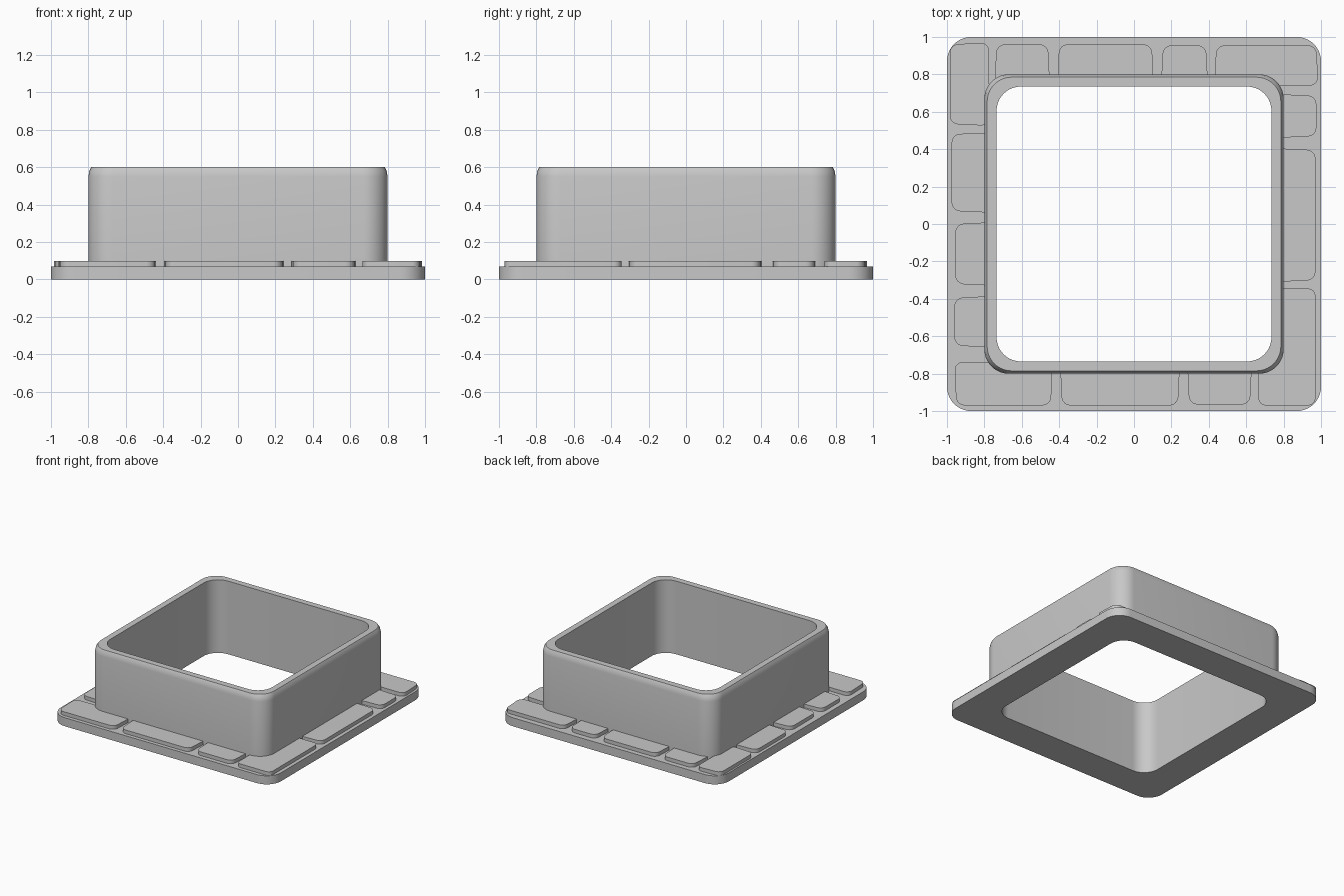
import bpy, bmesh, math
from mathutils import Vector

cube = bpy.data.objects.get("Cube")
if cube:
    bpy.data.objects.remove(cube, do_unlink=True)

stone_grey = bpy.data.materials.new("stone_grey")
GREY = (0.58, 0.58, 0.58, 1)
stone_grey.use_nodes = True
stone_grey.diffuse_color = GREY
stone_grey.node_tree.nodes["Principled BSDF"].inputs["Base Color"].default_value = GREY


def rounded(points, radius, steps):
    """Outline with every corner replaced by a quarter arc."""
    pts = [Vector(p) for p in points]
    out = []
    for i, p in enumerate(pts):
        to_prev = (pts[i - 1] - p).normalized() * radius
        to_next = (pts[(i + 1) % len(pts)] - p).normalized() * radius
        centre = p + to_prev + to_next
        for k in range(steps + 1):
            t = math.pi / 2 * k / steps
            out.append(centre - to_next * math.cos(t) - to_prev * math.sin(t))
    return out


def finish(bm, name):
    bmesh.ops.recalc_face_normals(bm, faces=bm.faces)
    mesh = bpy.data.meshes.new(name)
    bm.to_mesh(mesh)
    bm.free()
    mesh.materials.append(stone_grey)
    obj = bpy.data.objects.new(name, mesh)
    bpy.context.collection.objects.link(obj)
    bpy.ops.object.select_all(action="DESELECT")
    obj.select_set(True)
    bpy.context.view_layer.objects.active = obj
    bpy.ops.object.shade_smooth_by_angle(angle=math.radians(30))
    return obj


def square_ring(name, section):
    """Sweep a closed (half width, height) section round a rounded square."""
    bm = bmesh.new()
    loops = []
    for h, z in section:
        outline = rounded([(-h, -h), (h, -h), (h, h), (-h, h)], 0.13, 10)
        loops.append([bm.verts.new((p.x, p.y, z)) for p in outline])
    for i, low in enumerate(loops):
        high = loops[(i + 1) % len(loops)]
        for j in range(len(low)):
            k = (j + 1) % len(low)
            bm.faces.new((low[j], low[k], high[k], high[j]))
    return finish(bm, name)


HOLE, BASE_TOP, STONE_TOP = 0.735, 0.07, 0.1

square_ring("base_slab", [(HOLE, 0), (1, 0), (1, BASE_TOP), (HOLE, BASE_TOP)])
square_ring("raised_wall", [(HOLE, BASE_TOP), (0.8, BASE_TOP), (0.8, 0.55),
                            (0.795, 0.58), (0.785, 0.6), (HOLE, 0.6)])


def paving_stone(name, outline, radius=0.045):
    bm = bmesh.new()
    face = bm.faces.new([bm.verts.new((p.x, p.y, BASE_TOP))
                         for p in rounded(outline, radius, 6)])
    top = bmesh.ops.extrude_face_region(bm, geom=[face], use_keep_orig=True)
    verts = [v for v in top["geom"] if isinstance(v, bmesh.types.BMVert)]
    bmesh.ops.translate(bm, verts=verts, vec=(0, 0, STONE_TOP - BASE_TOP))
    finish(bm, name)


# Each side: how (along, outward) maps to x and y, then its stones as
# (start, end, outer edge, inner edge)
sides = {
    "back": (lambda t, u: (t, u), [
        (-0.745, -0.45, 0.96, 0.75), (-0.41, 0.105, 0.96, 0.75),
        (0.145, 0.395, 0.955, 0.75), (0.43, 0.985, 0.955, 0.74)]),
    "front": (lambda t, u: (t, -u), [
        (-0.96, -0.435, 0.97, 0.738), (-0.395, 0.245, 0.97, 0.75),
        (0.285, 0.63, 0.965, 0.75)]),
    "left": (lambda t, u: (u, t), [
        (0.46, 0.695, 0.975, 0.75), (-0.31, 0.405, 0.97, 0.75)]),
    "right": (lambda t, u: (-u, t), [
        (-0.66, -0.385, 0.96, 0.75), (-0.33, 0.01, 0.955, 0.75),
        (0.06, 0.49, 0.975, 0.75), (0.525, 0.97, 0.985, 0.775)]),
}
TAPER = 0.01
for side, (place, stones) in sides.items():
    for n, (a, b, outer, inner) in enumerate(stones, 1):
        corners = [(a, inner), (b, inner), (b - TAPER, outer), (a + TAPER, outer)]
        paving_stone(f"{side}_stone_{n}", [place(*c) for c in corners])

# L-shaped stone wrapping the front left corner
paving_stone("corner_stone", [
    (0.97, -0.97), (0.97, -0.345), (0.75, -0.345),
    (0.75, -0.75), (0.665, -0.75), (0.665, -0.97)], 0.04)
